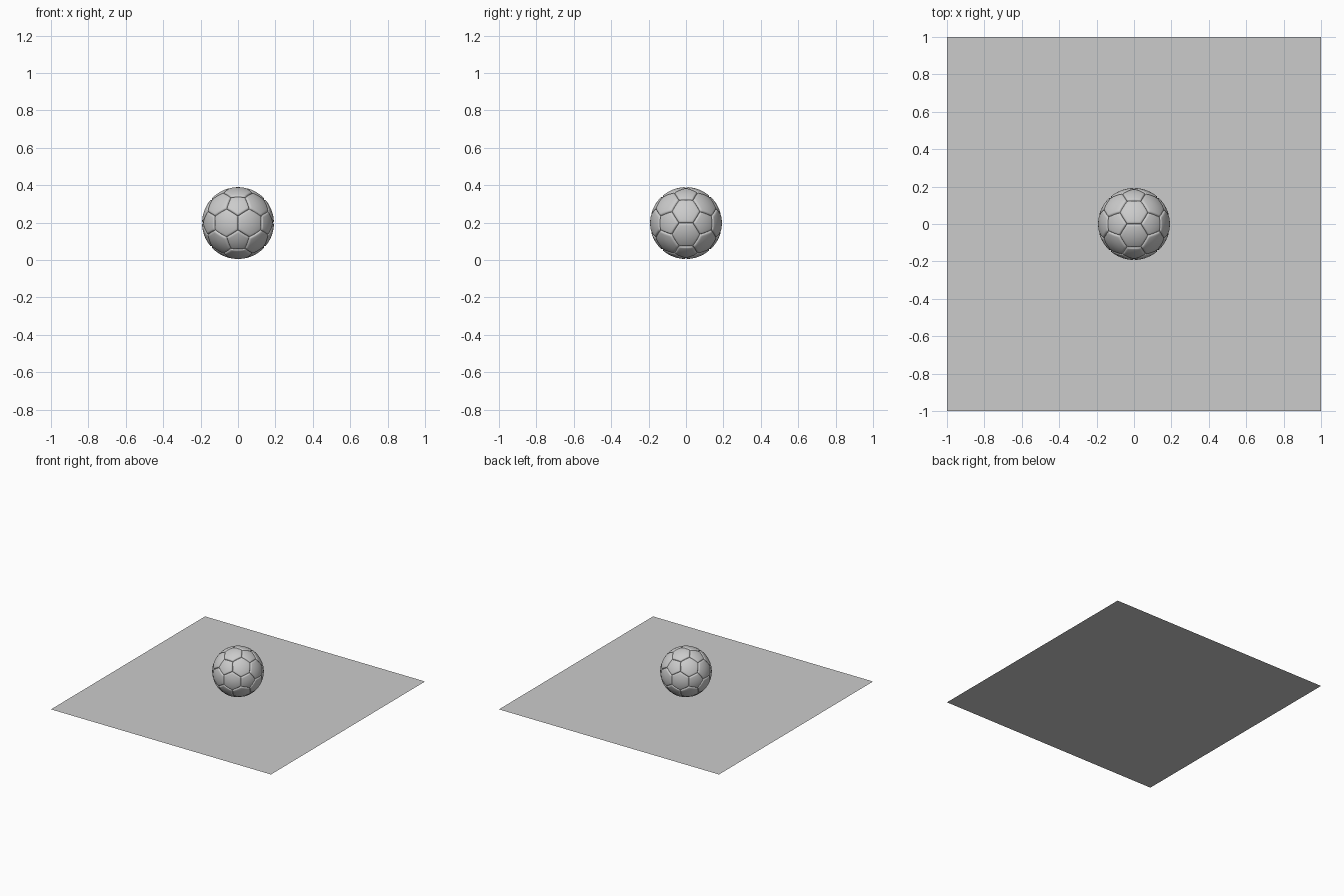
import bpy, bmesh, math
from mathutils import Vector

if "Cube" in bpy.data.objects:
    bpy.data.objects.remove(bpy.data.objects["Cube"])

R, CZ = 0.192, 0.1975          # ball radius, centre height
SEAM_W, SEAM_D = 0.0085, 0.008  # seam half width and depth

# Flat ground sheet
bpy.ops.mesh.primitive_plane_add(size=2)
bpy.context.object.name = "ground_sheet"

# Icosahedron corners, one edge facing each axis
PHI = (1 + math.sqrt(5)) / 2
ico = []
for a in (-1, 1):
    for b in (-PHI, PHI):
        ico += [Vector((0, b, a)), Vector((a, 0, b)), Vector((b, a, 0))]

# Truncate each corner to get the pentagon and hexagon panels
bm = bmesh.new()
for p in ico:
    for q in ico:
        if 0 < (p - q).length < 2.1:
            bm.verts.new(p.lerp(q, 1 / 3).normalized() * R)
bmesh.ops.convex_hull(bm, input=bm.verts[:])
bmesh.ops.dissolve_limit(bm, angle_limit=0.02, verts=bm.verts[:], edges=bm.edges[:])

# Planes through the ball centre along every seam, grouped per panel
panels = []
for f in bm.faces:
    c = f.calc_center_median()
    normals = []
    for e in f.edges:
        n = e.verts[0].co.cross(e.verts[1].co).normalized()
        normals.append(n if n.dot(c) > 0 else -n)
    panels.append(normals)


def seam_distance(p):
    return max(min(n.dot(p) for n in normals) for normals in panels)


# Narrow rims for the seams, then a fine mesh inside each panel
for width in (0.0025, 0.0025, 0.003):
    faces = [f for f in bm.faces if len(f.verts) > 4]
    bmesh.ops.inset_individual(bm, faces=faces, thickness=width, use_even_offset=True)
bmesh.ops.poke(bm, faces=[f for f in bm.faces if len(f.verts) > 4])
corners = {v for v in bm.verts}
long_edges = [e for e in bm.edges if e.calc_length() > 0.02]
bmesh.ops.subdivide_edges(bm, edges=long_edges, cuts=7, use_grid_fill=True)

# Wrap onto the ball and press in the seams with rounded shoulders
for v in bm.verts:
    p = v.co.normalized() * R
    t = max(0.0, 1 - seam_distance(p) / SEAM_W)
    v.co = p * (1 - SEAM_D / R * t * t)
bmesh.ops.recalc_face_normals(bm, faces=bm.faces[:])

mesh = bpy.data.meshes.new("ball")
bm.to_mesh(mesh)
bm.free()
ball = bpy.data.objects.new("ball", mesh)
ball.location.z = CZ
bpy.context.collection.objects.link(ball)
bpy.ops.object.select_all(action='DESELECT')
ball.select_set(True)
bpy.context.view_layer.objects.active = ball
bpy.ops.object.shade_smooth_by_angle(angle=math.radians(50))
